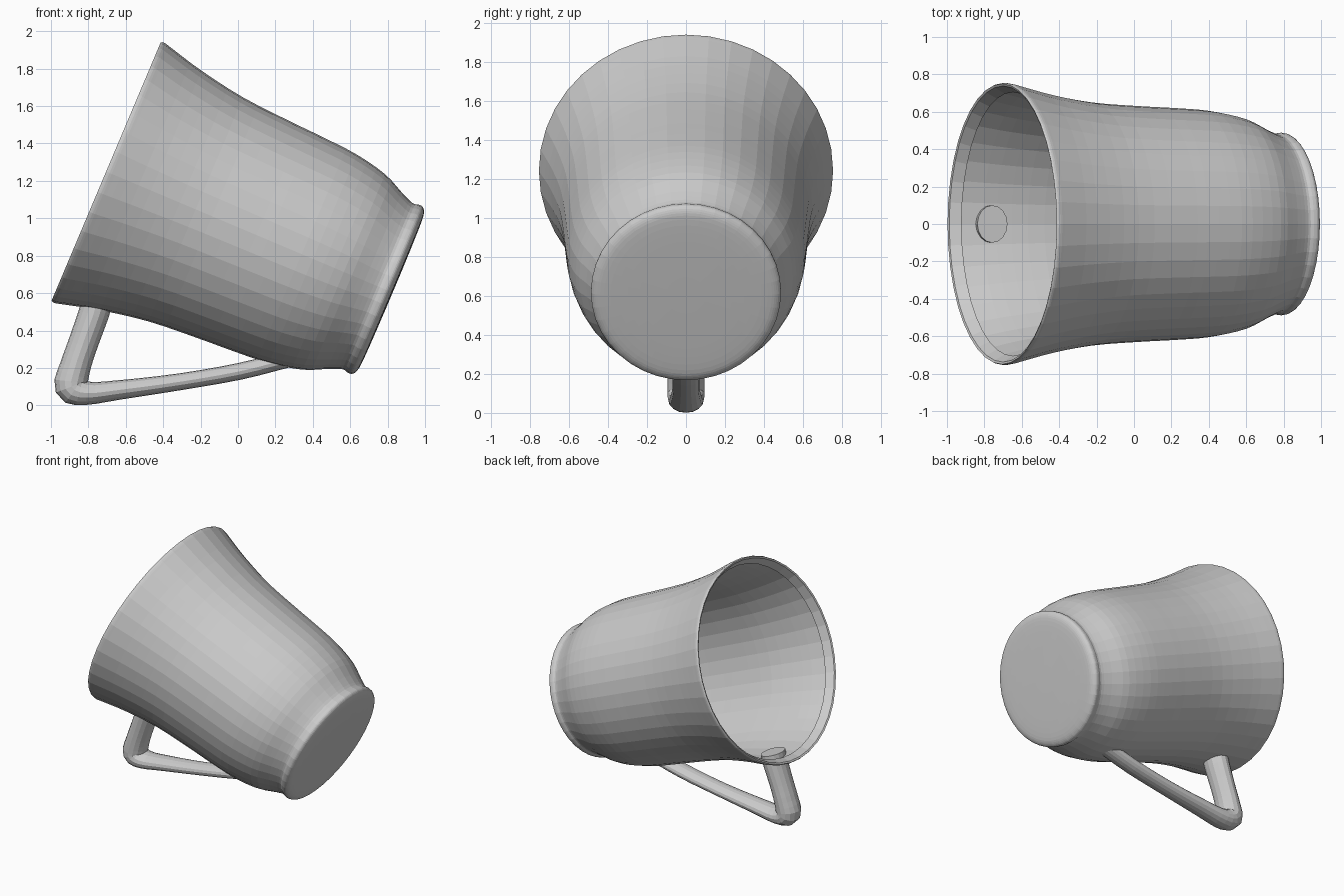
import bpy, bmesh, math
from mathutils import Matrix, Vector

cube = bpy.data.objects.get("Cube")
if cube:
    bpy.data.objects.remove(cube)

clay = bpy.data.materials.new("plain_grey")
clay.use_nodes = True
GREY = (0.6, 0.6, 0.6, 1)
clay.diffuse_color = GREY
clay.node_tree.nodes["Principled BSDF"].inputs["Base Color"].default_value = GREY


def smooth_path(points, steps):
    """Catmull-Rom interpolation through tuples of any length."""
    p = [Vector(q) for q in points]
    p = [2 * p[0] - p[1]] + p + [2 * p[-1] - p[-2]]
    out = []
    for a, b, c, d in zip(p, p[1:], p[2:], p[3:]):
        for i in range(steps):
            t = i / steps
            out.append(0.5 * (2 * b + (c - a) * t + (2 * a - 5 * b + 4 * c - d) * t**2
                              + (3 * b - a - 3 * c + d) * t**3))
    return out + [p[-2]]


def skin(name, rings, cap_end):
    """Join equal rings of points into a tube, closed at its start."""
    bm = bmesh.new()
    loops = [[bm.verts.new(v) for v in ring] for ring in rings]
    n = len(loops[0])
    for low, high in zip(loops, loops[1:]):
        for i in range(n):
            j = (i + 1) % n
            bm.faces.new((low[i], low[j], high[j], high[i]))
    bm.faces.new(loops[0][::-1])
    if cap_end:
        bm.faces.new(loops[-1])
    mesh = bpy.data.meshes.new(name)
    bm.to_mesh(mesh)
    bm.free()
    mesh.materials.append(clay)
    obj = bpy.data.objects.new(name, mesh)
    bpy.context.collection.objects.link(obj)
    return obj


# Cup: (radius, depth below the mouth), thin wall from the base up to the rim
wall = [(0.1, 1.663), (0.3, 1.661), (0.42, 1.657), (0.465, 1.648), (0.486, 1.63),
        (0.487, 1.605), (0.482, 1.575), (0.512, 1.5), (0.567, 1.38), (0.605, 1.2),
        (0.62, 1.0), (0.63, 0.8), (0.65, 0.52), (0.695, 0.26), (0.74, 0.08),
        (0.755, 0.02), (0.75, 0)]
# The rim folds inward as a narrow sloping lip
lip = [(0.738, 0.005), (0.705, 0.062)]
profile = smooth_path(wall, 3) + [Vector(q) for q in lip]
SIDES = 40
cup = skin("cup_body", [[(r * math.cos(a), r * math.sin(a), -d)
                         for a in (math.tau * i / SIDES for i in range(SIDES))]
                        for r, d in profile], False)
# The cup lies tilted, mouth up and to one side
cup.data.transform(Matrix.Translation((-0.705, 0, 1.25))
                   @ Matrix.Rotation(math.radians(-67.1), 4, "Y"))

# Handle: (x, z, half thickness in the plane, half width across)
path = smooth_path([(-0.757, 0.545, 0.083, 0.1), (-0.775, 0.48, 0.082, 0.1),
                    (-0.832, 0.32, 0.08, 0.095), (-0.872, 0.2, 0.083, 0.095),
                    (-0.89, 0.1, 0.09, 0.095), (-0.81, 0.065, 0.063, 0.09),
                    (-0.63, 0.083, 0.052, 0.08), (-0.31, 0.126, 0.045, 0.07),
                    (0.01, 0.182, 0.045, 0.07), (0.27, 0.248, 0.045, 0.07)], 3)
rings = []
for k, (x, z, thick, wide) in enumerate(path):
    before, after = path[max(k - 1, 0)], path[min(k + 1, len(path) - 1)]
    along = Vector((after[0] - before[0], after[1] - before[1])).normalized()
    rings.append([(x - along.y * thick * math.cos(a), -wide * math.sin(a),
                   z + along.x * thick * math.cos(a))
                  for a in (math.tau * i / 16 for i in range(16))])
skin("handle", rings, True)
